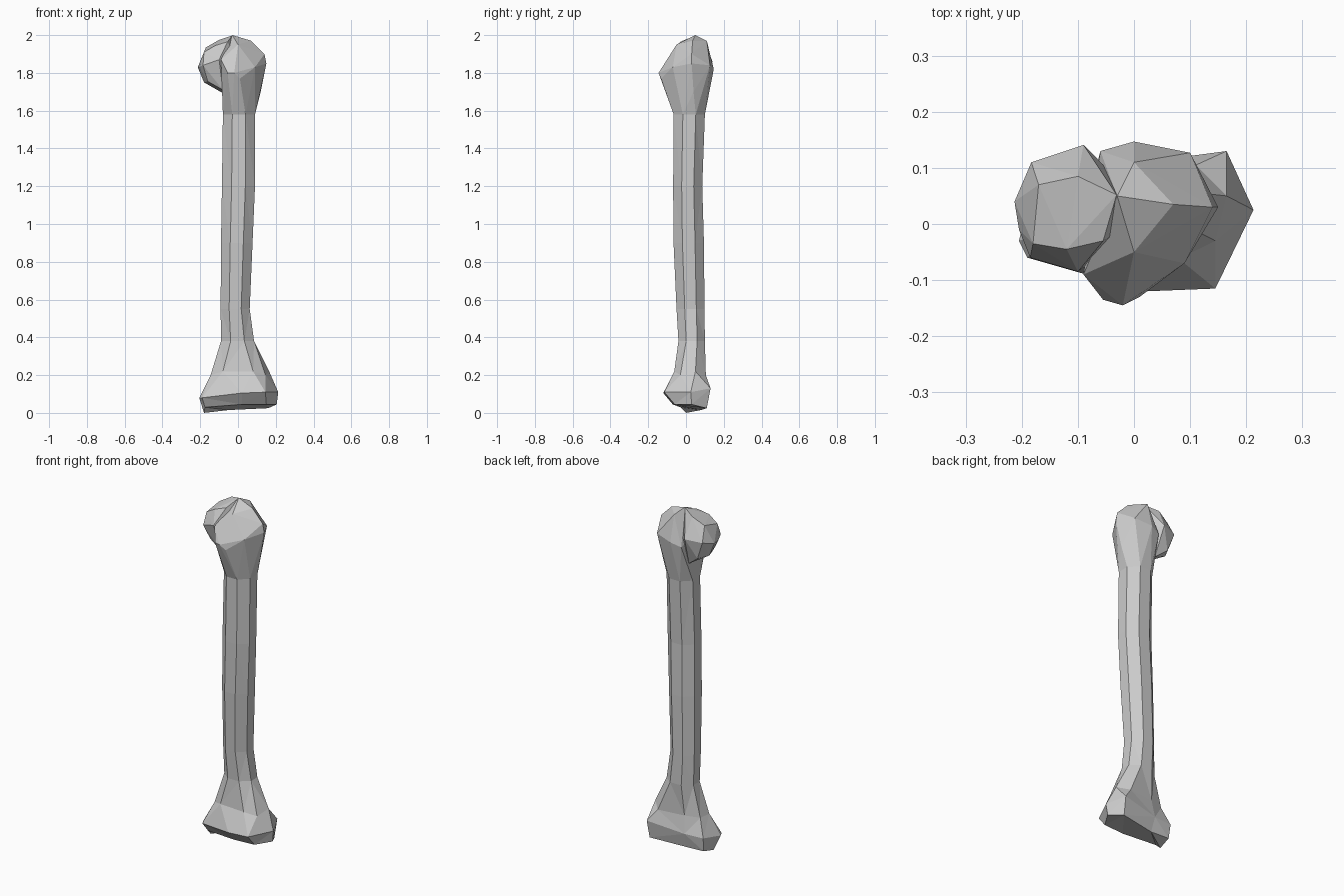
import bpy, bmesh, math

if "Cube" in bpy.data.objects:
    bpy.data.objects.remove(bpy.data.objects["Cube"])


def hull(bm, verts):
    """Wrap verts in a convex shell and drop the ones left inside."""
    res = bmesh.ops.convex_hull(bm, input=verts, use_existing_faces=False)
    inner = [v for v in res["geom_interior"] if isinstance(v, bmesh.types.BMVert)]
    bmesh.ops.delete(bm, geom=inner, context='VERTS')


def finish(bm, name):
    bmesh.ops.recalc_face_normals(bm, faces=bm.faces[:])
    me = bpy.data.meshes.new(name)
    bm.to_mesh(me)
    bm.free()
    ob = bpy.data.objects.new(name, me)
    bpy.context.collection.objects.link(ob)
    return ob


def octagon(z, x0, x1, y0, y1):
    """Eight-sided section filling the given extents."""
    pts = []
    for k in range(8):
        a = math.radians(22.5 + 45 * k)
        s = 1 / math.cos(math.radians(22.5))
        pts.append(((x0 + x1) / 2 + (x1 - x0) / 2 * s * math.cos(a),
                    (y0 + y1) / 2 + (y1 - y0) / 2 * s * math.sin(a), z))
    return pts


# Lower joint sections: underside, widest lip, flare
lower = [
    [(.205, .03, .045), (.16, .11, .025), (-.05, .08, .015), (-.17, .08, .02),
     (-.18, .0, .0), (-.175, -.03, .03), (.02, -.07, .045), (.15, -.06, .045)],
    [(.213, .025, .11), (.165, .13, .13), (-.06, .10, .10), (-.175, .09, .10),
     (-.205, -.03, .08), (-.19, -.06, .08), (.02, -.12, .105), (.145, -.115, .11)],
    [(.165, .05, .22), (.11, .105, .2), (-.05, .085, .2), (-.135, .06, .2),
     (-.145, -.01, .2), (-.08, -.05, .22), (.08, -.062, .22), (.145, -.03, .2)],
]
# Shaft sections: z, x range, y range
shaft = [octagon(*s) for s in (
    (.38, -.09, .085, -.04, .10),
    (.55, -.092, .062, -.05, .098),
    (.90, -.09, .077, -.066, .095),
    (1.20, -.085, .09, -.068, .086),
    (1.58, -.08, .09, -.065, .10))]

# Lower joint and shaft as one loft
bm = bmesh.new()
rings = [[bm.verts.new(p) for p in r] for r in lower + shaft]
for a, b in zip(rings, rings[1:]):
    for k in range(8):
        j = (k + 1) % 8
        bm.faces.new((a[k], a[j], b[j], b[k]))
bm.faces.new(rings[0][::-1])
bmesh.ops.triangulate(bm, faces=bm.faces[:])

# Upper body with the front bulge, grown from the top shaft section
body = [(.12, .04, 1.70), (.15, .03, 1.85), (.14, .03, 1.90), (.10, .127, 1.84),
        (.0, .147, 1.82), (-.06, .13, 1.80), (.09, -.07, 1.83), (.01, -.13, 1.77),
        (-.02, -.145, 1.80), (-.055, -.135, 1.80), (-.09, -.09, 1.87),
        (.0, -.05, 1.95), (.07, .035, 1.97), (.0, .11, 1.97), (-.03, .05, 2.0)]
top = rings[-1]
hull(bm, top + [bm.verts.new(p) for p in body])
bmesh.ops.delete(bm, geom=[f for f in bm.faces if all(v in top for v in f.verts)],
                 context='FACES_ONLY')
bone = finish(bm, "arm_bone")

# Rounded ball head overhanging the left side
head_pts = [(-.17, .07, 1.935), (-.10, .085, 1.975), (-.031, .052, 1.998),
            (-.055, -.03, 1.965), (-.12, -.045, 1.945), (-.18, -.035, 1.91),
            (-.213, .04, 1.83), (-.205, -.01, 1.83), (-.183, .11, 1.85),
            (-.09, .141, 1.86), (-.185, -.06, 1.84), (-.10, -.085, 1.87),
            (-.18, .04, 1.75), (-.145, .10, 1.745), (-.16, -.03, 1.755),
            (-.08, -.045, 1.71), (-.075, .08, 1.69), (.03, .02, 1.80)]
bm = bmesh.new()
hull(bm, [bm.verts.new(p) for p in head_pts])
head = finish(bm, "ball_head")

# Fuse the head into the bone
mod = bone.modifiers.new("fuse_head", 'BOOLEAN')
mod.operation = 'UNION'
mod.solver = 'EXACT'
mod.object = head
bpy.context.view_layer.objects.active = bone
bone.select_set(True)
bpy.ops.object.modifier_apply(modifier=mod.name)
bpy.data.objects.remove(head)
